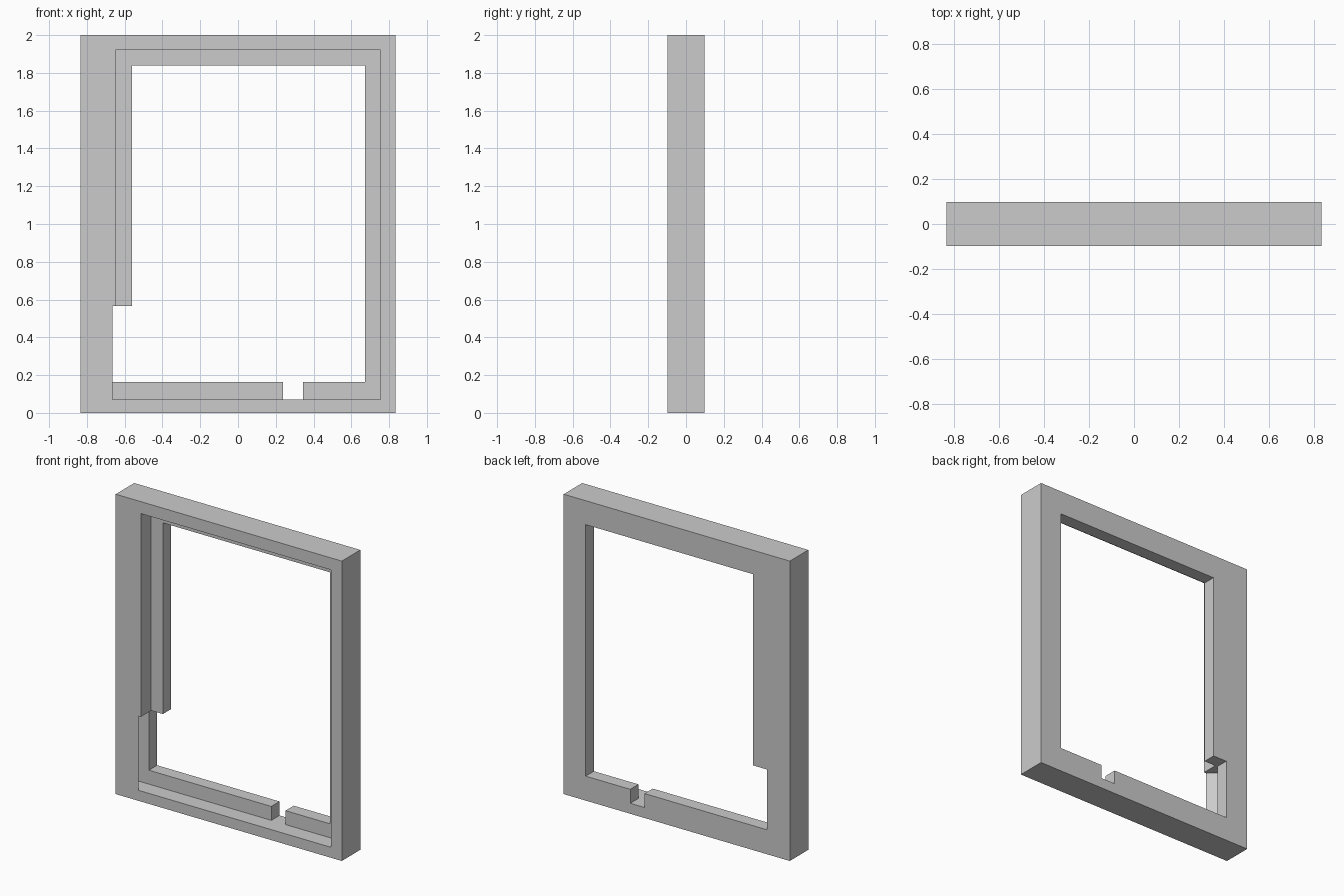
import bpy
import bmesh

old = bpy.data.objects.get("Cube")
if old:
    bpy.data.objects.remove(old, do_unlink=True)

HALF_W, HALF_D, HEIGHT = 0.834, 0.0975, 2.0
LIP = 0.011            # y where the rebate meets the rear lip
FLOOR = 0.07           # rebate floor
SILL = 0.163           # top of the lower lip
LATCH_TOP = 0.565      # top of the side cut-out
LATCH_X = -0.665
OUT = 0.3              # how far cutters reach past the frame

mat = bpy.data.materials.new("plain grey")
mat.use_nodes = True
grey = (0.6, 0.6, 0.6, 1)
mat.diffuse_color = grey
mat.node_tree.nodes["Principled BSDF"].inputs["Base Color"].default_value = grey


def prism(name, outline, z0, z1):
    """Extrude an xy outline from z0 up to z1."""
    bm = bmesh.new()
    face = bm.faces.new([bm.verts.new((x, y, z0)) for x, y in outline])
    ext = bmesh.ops.extrude_face_region(bm, geom=[face])["geom"]
    top = [v for v in ext if isinstance(v, bmesh.types.BMVert)]
    bmesh.ops.translate(bm, verts=top, vec=(0, 0, z1 - z0))
    bmesh.ops.recalc_face_normals(bm, faces=bm.faces)
    mesh = bpy.data.meshes.new(name)
    bm.to_mesh(mesh)
    bm.free()
    obj = bpy.data.objects.new(name, mesh)
    bpy.context.collection.objects.link(obj)
    mesh.materials.append(mat)
    return obj


def box(name, x0, x1, y0, y1, z0, z1):
    return prism(name, [(x0, y0), (x1, y0), (x1, y1), (x0, y1)], z0, z1)


frame = box("frame", -HALF_W, HALF_W, -HALF_D, HALF_D, 0, HEIGHT)

cutters = [
    # Front rebate and the smaller through opening
    box("rebate_cutter", -0.648, 0.755, -OUT, LIP, FLOOR, 1.92),
    box("opening_cutter", -0.562, 0.672, -OUT, OUT, SILL, 1.84),
    # Drain gap in the lower lip
    box("gap_cutter", 0.238, 0.343, -OUT, OUT, FLOOR, 0.4),
    # Side cut-out through the rear lip
    box("latch_cutter", LATCH_X, -0.5, -OUT, OUT, SILL, LATCH_TOP),
    # Undercut pocket with a sloped wall behind the front face
    prism("pocket_cutter",
          [(LATCH_X, -OUT), (LATCH_X, -HALF_D), (LATCH_X - LIP - HALF_D, LIP),
           (-0.5, LIP), (-0.5, -OUT)], FLOOR, LATCH_TOP),
]

# Carve the frame, then discard the cutters
bpy.context.view_layer.objects.active = frame
for cutter in cutters:
    cutter.hide_render = True
    mod = frame.modifiers.new("carve", "BOOLEAN")
    mod.operation = "DIFFERENCE"
    mod.solver = "EXACT"
    mod.object = cutter
    bpy.ops.object.modifier_apply(modifier=mod.name)
    bpy.data.objects.remove(cutter, do_unlink=True)
